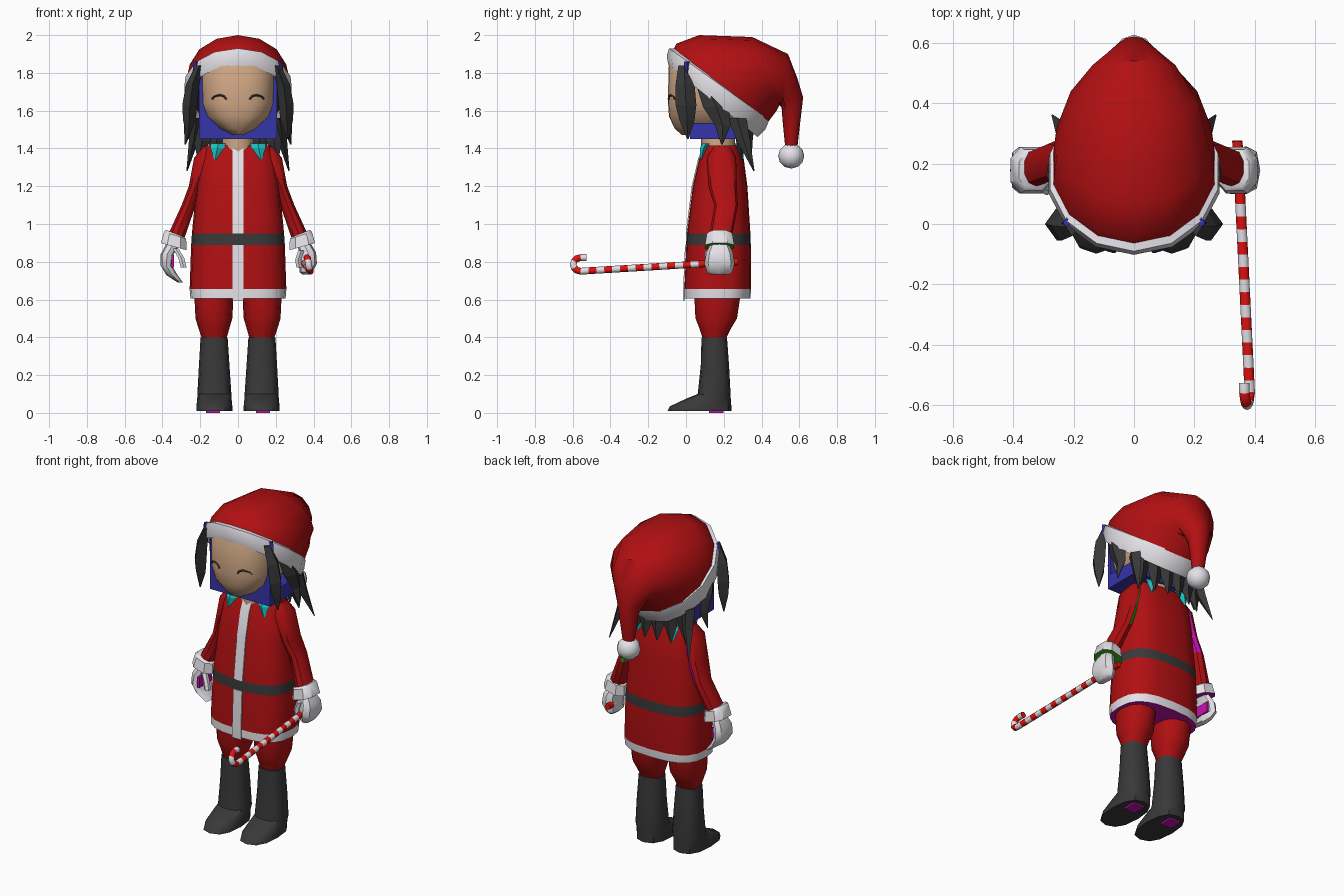
import bpy, bmesh, math
from mathutils import Vector as V

if "Cube" in bpy.data.objects:
    bpy.data.objects.remove(bpy.data.objects["Cube"])

COLOURS = {
    "red": (0.44, 0.005, 0.006), "charcoal": (0.04, 0.04, 0.04), "white": (0.78, 0.76, 0.80),
    "skin": (0.62, 0.38, 0.23), "blue": (0.035, 0.035, 0.40), "teal": (0.01, 0.55, 0.55),
    "magenta": (0.55, 0.005, 0.42), "green": (0.03, 0.42, 0.01), "candy red": (0.75, 0.006, 0.005)}
MATS = {}
for cname, c in COLOURS.items():
    MATS[cname] = bpy.data.materials.new(cname)
    MATS[cname].diffuse_color = (*c, 1)


def ring(z, x0, x1, y0, y1, s=1):
    """Horizontal section from its x and y limits."""
    return (V((s * (x0 + x1) / 2, (y0 + y1) / 2, z)), V((s * (x1 - x0) / 2, 0, 0)), V((0, (y1 - y0) / 2, 0)))


def slanted(y0, z0, y1, z1, hw):
    """Section spanning two points of the side profile, hw wide each way."""
    return (V((0, (y0 + y1) / 2, (z0 + z1) / 2)), V((hw, 0, 0)), V((0, (y1 - y0) / 2, (z1 - z0) / 2)))


def loft(name, rings, mats, sides=12, n=2.0, phase=-math.pi / 2, cap=True, paint=None, smooth=40):
    """Skin superelliptic sections; paint(segment, centre, normal) picks the colour slot."""
    bm = bmesh.new()
    rows = []
    for c, u, v in rings:
        row = []
        for k in range(sides):
            a = phase + 2 * math.pi * k / sides
            ca, sa = math.cos(a), math.sin(a)
            row.append(bm.verts.new(c + u * math.copysign(abs(ca) ** (2 / n), ca)
                                    + v * math.copysign(abs(sa) ** (2 / n), sa)))
        rows.append(row)
    segs = {}
    for i in range(len(rows) - 1):
        for k in range(sides):
            j = (k + 1) % sides
            segs[bm.faces.new((rows[i][k], rows[i][j], rows[i + 1][j], rows[i + 1][k]))] = i
    if cap:
        segs[bm.faces.new(rows[0])] = -1
        segs[bm.faces.new(rows[-1])] = len(rows)
    bmesh.ops.recalc_face_normals(bm, faces=bm.faces[:])
    if paint:
        for f, i in segs.items():
            f.material_index = paint(i, f.calc_center_median(), f.normal)
    me = bpy.data.meshes.new(name)
    bm.to_mesh(me)
    bm.free()
    for m in mats:
        me.materials.append(MATS[m])
    ob = bpy.data.objects.new(name, me)
    bpy.context.collection.objects.link(ob)
    if smooth:
        bpy.ops.object.select_all(action='DESELECT')
        ob.select_set(True)
        bpy.context.view_layer.objects.active = ob
        bpy.ops.object.shade_smooth_by_angle(angle=math.radians(smooth))
    return ob


def box(name, mat, x0, x1, y0, y1, z0, z1):
    return loft(name, [ring(z0, x0, x1, y0, y1), ring(z1, x0, x1, y0, y1)], [mat],
                4, 60, math.pi / 4, smooth=0)


def blade(name, mat, rows, s=1):
    """Pointed lock with diamond sections: rows of z, x, y, half x, half y."""
    return loft(name, [ring(z, x - hx, x + hx, y - hy, y + hy, s) for z, x, y, hx, hy in rows],
                [mat], 4, smooth=0)


# Head, neck and closed eyes
loft("head", [ring(1.47, -.03, .03, -.02, .2), ring(1.505, -.1, .1, -.06, .25),
              ring(1.57, -.17, .17, -.09, .3), ring(1.64, -.198, .198, -.095, .33),
              ring(1.83, -.2, .2, -.093, .33), ring(1.9, -.17, .17, -.05, .27)],
     ["skin"], 32, 2.5)
loft("neck", [ring(1.38, -.09, .09, .08, .26), ring(1.52, -.08, .08, .08, .26)], ["skin"], 10)
for s in (-1, 1):
    arc = []
    for k in range(9):
        t = math.pi * k / 8
        d = V((math.cos(t), 0, math.sin(t)))
        x = .1 + .036 * d.x
        y = .1175 - .2125 * (1 - (x / .2) ** 2.5) ** .4
        arc.append((V((s * x, y - .002, 1.658 + .024 * d.z)), V((s * d.x, 0, d.z)) * .006, V((0, .005, 0))))
    loft("eye", arc, ["charcoal"], 4, smooth=0)

# Blue lining around and below the face
box("face_lining", "blue", -.208, .208, .02, .04, 1.45, 1.80)
box("jaw_lining", "blue", -.21, .21, .03, .27, 1.45, 1.535)

# Hair locks at the sides and a fringe at the nape
for s in (-1, 1):
    blade("front_lock", "charcoal", [(1.84, .205, -.01, .02, .03), (1.74, .24, -.005, .035, .05),
                                     (1.63, .255, 0, .04, .055), (1.55, .258, .005, .033, .04),
                                     (1.45, .265, .01, .004, .004)], s)
    blade("side_lock", "charcoal", [(1.75, .23, .10, .03, .05), (1.62, .255, .16, .035, .07),
                                    (1.52, .26, .195, .025, .04), (1.42, .28, .19, .004, .004)], s)
    blade("rear_lock", "charcoal", [(1.56, .22, .27, .03, .05), (1.44, .235, .305, .025, .035),
                                    (1.28, .27, .36, .003, .003)], s)
    blade("hair_clip", "blue", [(1.86, .222, .005, .014, .016), (1.81, .226, .005, .014, .014),
                                (1.77, .228, .005, .003, .004)], s)
for i in range(6):
    x = -.19 + .076 * i
    y = .335 - 1.4 * x * x
    blade("nape_lock", "charcoal", [(1.53, x, y, .055, .03), (1.44, x, y, .045, .02),
                                    (1.34, x * 1.1, y + .01, .004, .004)])

# Hat: drooping crown, fur brim, bobble
loft("hat_crown", [slanted(-.085, 1.89, .42, 1.52, .275), slanted(-.05, 1.955, .45, 1.56, .272),
                   slanted(.07, 2.0, .48, 1.60, .262), slanted(.35, 1.99, .495, 1.63, .215),
                   slanted(.54, 1.90, .505, 1.62, .14), slanted(.59, 1.77, .508, 1.60, .10),
                   slanted(.62, 1.67, .51, 1.56, .065), slanted(.59, 1.41, .525, 1.41, .035)],
     ["red", "charcoal"], 14, paint=lambda i, c, n: int(i == -1))
loft("hat_brim", [slanted(-.06, 1.85, .36, 1.51, .25), slanted(-.093, 1.84, .38, 1.46, .28),
                  slanted(-.102, 1.89, .42, 1.50, .29), slanted(-.09, 1.93, .44, 1.55, .285),
                  slanted(-.06, 1.93, .42, 1.57, .26)], ["white"], 14, cap=False)
loft("hat_bobble", [ring(1.36 - .066 * math.cos(a), -r, r, .557 - r, .557 + r)
                    for a in [math.pi * k / 6 for k in range(7)]
                    for r in [.067 * math.sin(a) + .002]], ["white"], 10)

# Coat with hem and belt bands, front trim, collar points
COAT = [(.605, .252, -.01, .34), (.655, .256, -.01, .345), (.89, .248, 0, .343), (.95, .244, .004, .341),
        (1.2, .22, .035, .325), (1.35, .2, .07, .305), (1.415, .175, .1, .28)]
loft("coat", [ring(z, -h, h, a, b) for z, h, a, b in COAT],
     ["red", "white", "charcoal", "magenta"], 20, 2.7,
     paint=lambda i, c, n: {-1: 3, 0: 1, 2: 2}.get(i, 0))
for part in (COAT[:3], COAT[3:]):
    loft("front_trim", [ring(z - (.01 if z < .61 else 0), -.03, .03, a - .005, a + .004)
                        for z, h, a, b in part], ["white"], 4, 60, math.pi / 4)
for s in (-1, 1):
    for y, d in ((.105, -1), (.275, 1)):
        blade("collar_point", "teal", [(1.425, .105, y, .04, .02), (1.40, .11, y + .012 * d, .035, .02),
                                       (1.34, .122, y + .025 * d, .004, .004)], s)

for s, lining in ((-1, "magenta"), (1, "green")):
    # Sleeves with the lining showing at the back of the armpit
    loft("sleeve", [ring(z, *r, s) for z, *r in (
        (1.41, .13, .185, .145, .235), (1.35, .12, .235, .11, .265), (1.2, .185, .262, .12, .27),
        (1.1, .222, .30, .15, .275), (.915, .285, .385, .12, .24))], ["red", lining], 10, 2.3,
        paint=lambda i, c, n: int(i in (1, 2) and n.x * s < -.3 and n.y > .2))
    loft("cuff", [(V((s * x, .178, z)), V((s * h, 0, .02)), V((0, w, 0))) for x, z, h, w in (
        (.333, .95, .05, .06), (.333, .94, .062, .072), (.34, .88, .073, .082))],
        ["white", lining], 8, 2.6, math.pi / 8, paint=lambda i, c, n: int(i == 3))
    # Trousers
    loft("trouser_leg", [ring(z, *r, s) for z, *r in (
        (.68, .01, .235, .04, .29), (.6, .025, .23, .045, .285), (.5, .03, .225, .05, .27),
        (.45, .045, .21, .07, .24), (.39, .062, .19, .09, .21))], ["red"], 12, 2.3)
    # Boots with a patch on the sole
    loft("boot", [ring(z, *r, s) for z, *r in (
        (.4, .055, .198, .082, .217), (.25, .045, .207, .078, .228), (.1, .035, .215, .062, .236),
        (.075, .034, .216, .0, .237), (.035, .03, .22, -.085, .24), (.01, .03, .22, -.098, .24))],
        ["charcoal"], 12, 2.5)
    a, b = sorted((s * .095, s * .17))
    box("sole_patch", "magenta", a, b, .12, .2, 0, .012)

# Open hand on the left of the front view
loft("open_hand", [ring(z, x - h, x + h, .178 - w, .178 + w, -1) for z, x, h, w in (
    (.9, .34, .038, .045), (.84, .375, .034, .07), (.78, .38, .03, .077),
    (.73, .35, .03, .072), (.69, .305, .014, .06))], ["white"], 8, 2.5)
loft("thumb", [ring(z, x - .018, x + .018, y - .02, y + .02, -1) for z, x, y in (
    (.87, .33, .14), (.82, .30, .12), (.77, .288, .115))], ["white"], 6)
box("palm_patch", "magenta", -.352, -.338, .105, .23, .77, .835)

# Fist around the cane
loft("fist", [ring(z, x - h, x + h, .178 - w, .178 + w) for z, x, h, w in (
    (.9, .345, .038, .045), (.85, .37, .043, .07), (.79, .37, .048, .08), (.745, .36, .034, .066),
    (.733, .36, .02, .05))], ["white"], 8, 2.5)
loft("fist_thumb", [ring(z, x - .018, x + .018, .1, .15) for z, x in (
    (.86, .335), (.81, .318), (.77, .325))], ["white"], 6)

# Striped cane: long shaft, half-circle hook, short tail
start, end = V((.342, .275, .80)), V((.383, -.558, .75))
path = [start.lerp(end, k / 40) for k in range(40)]
path += [end + V((-.018 * t, -.039 * math.sin(math.pi * t), .036 * (1 - math.cos(math.pi * t))))
         for t in [k / 6 for k in range(7)]]
path += [path[-1] + V((0, .016 * k, 0)) for k in (1, 2)]
sections = []
for i, p in enumerate(path):
    t = (path[min(i + 1, len(path) - 1)] - path[max(i - 1, 0)]).normalized()
    side = V((1, 0, 0))
    sections.append((p, side * .018, side.cross(t).normalized() * .018))
loft("striped_cane", sections, ["candy red", "white"], 10, paint=lambda i, c, n: (max(i, 0) // 2) % 2)

for m in bpy.data.materials:
    if m.users and not m.is_grease_pencil:
        m.use_nodes = True
        m.node_tree.nodes["Principled BSDF"].inputs["Base Color"].default_value = m.diffuse_color
